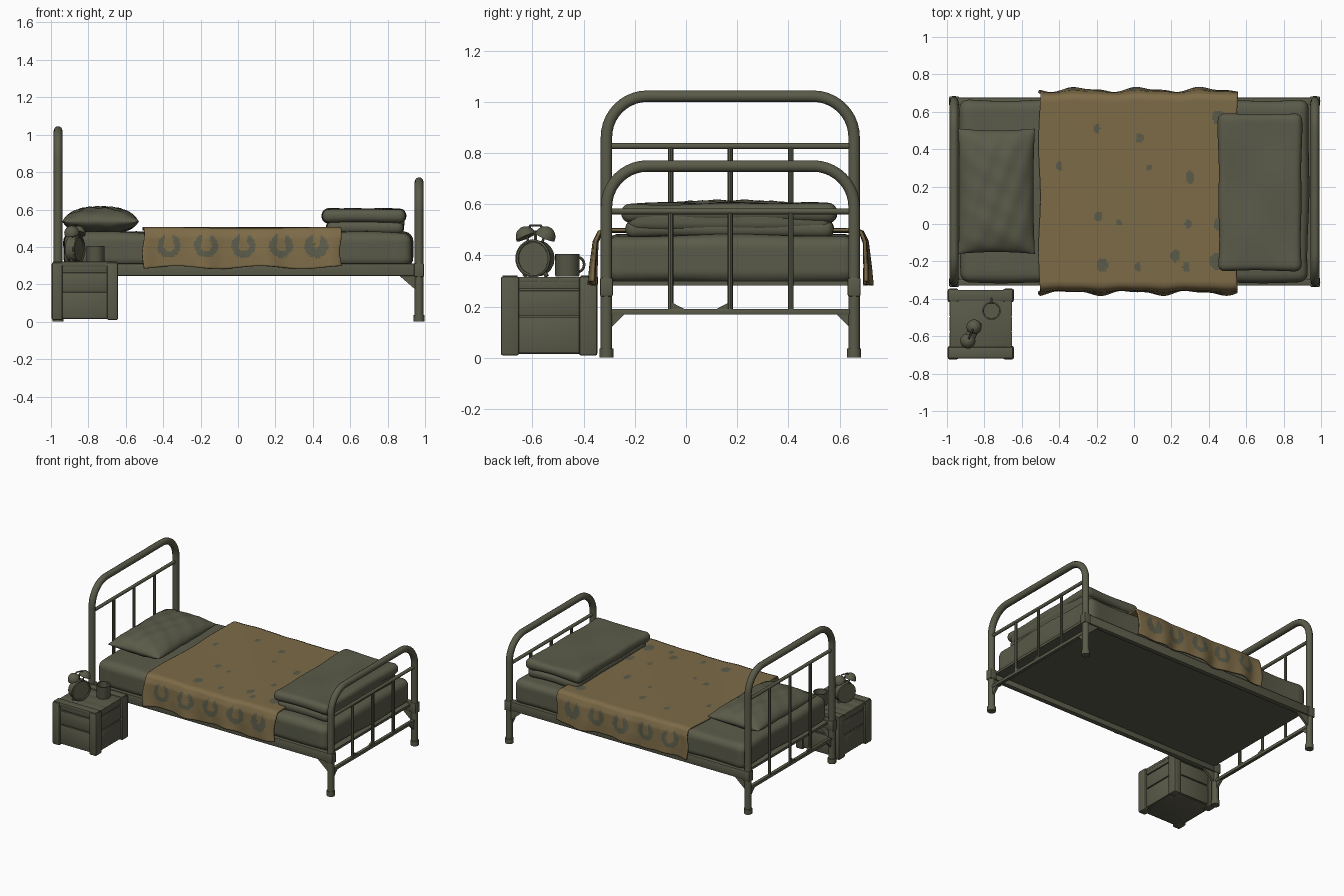
import bpy, bmesh, math
from mathutils import Vector, Matrix

if "Cube" in bpy.data.objects:
    bpy.data.objects.remove(bpy.data.objects["Cube"])


def material(name, rgb):
    m = bpy.data.materials.new(name)
    m.diffuse_color = (*rgb, 1)
    m.use_nodes = True
    m.node_tree.nodes["Principled BSDF"].inputs["Base Color"].default_value = m.diffuse_color
    return m


OLIVE = material("olive grey", (0.104, 0.105, 0.068))
BROWN = material("tan brown", (0.205, 0.147, 0.064))


def finish(ob, mat=OLIVE, angle=40):
    if not ob.data.materials:
        ob.data.materials.append(mat)
    bpy.ops.object.select_all(action='DESELECT')
    ob.select_set(True)
    bpy.context.view_layer.objects.active = ob
    bpy.ops.object.shade_smooth_by_angle(angle=math.radians(angle))
    return ob


def from_bmesh(name, bm, mat=OLIVE, angle=40):
    bmesh.ops.recalc_face_normals(bm, faces=bm.faces)
    me = bpy.data.meshes.new(name)
    bm.to_mesh(me)
    bm.free()
    ob = bpy.data.objects.new(name, me)
    bpy.context.collection.objects.link(ob)
    return finish(ob, mat, angle)


def tube(name, pts, r, sides=16, cyclic=False):
    cu = bpy.data.curves.new(name, 'CURVE')
    cu.dimensions = '3D'
    cu.bevel_depth = r
    cu.bevel_resolution = sides // 4 - 1
    cu.use_fill_caps = True
    sp = cu.splines.new('POLY')
    sp.points.add(len(pts) - 1)
    for p, q in zip(sp.points, pts):
        p.co = (*q, 1)
    sp.use_cyclic_u = cyclic
    ob = bpy.data.objects.new(name, cu)
    bpy.context.collection.objects.link(ob)
    bpy.ops.object.select_all(action='DESELECT')
    ob.select_set(True)
    bpy.context.view_layer.objects.active = ob
    bpy.ops.object.convert(target='MESH')
    return finish(bpy.context.view_layer.objects.active)


def box(name, lo, hi, bevel=0.004):
    bm = bmesh.new()
    bmesh.ops.create_cube(bm, size=1)
    for v in bm.verts:
        v.co = Vector([(a + b) / 2 + c * (b - a) for a, b, c in zip(lo, hi, v.co)])
    if bevel:
        bmesh.ops.bevel(bm, geom=bm.edges[:], offset=bevel, segments=2, affect='EDGES', profile=0.5)
    return from_bmesh(name, bm)


def gusset(name, tri, thick):
    # triangular plate, centred on the plane of its corners
    bm = bmesh.new()
    t = Vector(thick) / 2
    a = [bm.verts.new(Vector(p) - t) for p in tri]
    b = [bm.verts.new(Vector(p) + t) for p in tri]
    bm.faces.new(a)
    bm.faces.new(b[::-1])
    for i in range(3):
        j = (i + 1) % 3
        bm.faces.new((a[i], a[j], b[j], b[i]))
    return from_bmesh(name, bm)


def soft_box(name, lo, hi, r, wobble=0.004, freq=14):
    # rounded slab with gently uneven cloth surfaces
    bm = bmesh.new()
    bmesh.ops.create_cube(bm, size=2)
    bmesh.ops.subdivide_edges(bm, edges=bm.edges[:], cuts=29, use_grid_fill=True)
    c = (Vector(lo) + Vector(hi)) / 2
    h = (Vector(hi) - Vector(lo)) / 2
    for v in bm.verts:
        p = Vector([math.sin(t * math.pi / 2) * s for t, s in zip(v.co, h)])
        q = Vector([max(-(s - r), min(s - r, t)) for t, s in zip(p, h)])
        d = p - q
        n = d.normalized() if d.length > 1e-6 else Vector((0, 0, 0))
        p = q + n * r
        w = math.sin(freq * p.x + 3 * p.y) * math.sin(freq * 0.8 * p.y + 5 * p.z + 1)
        v.co = c + p + n * wobble * w
    return from_bmesh(name, bm, angle=60)


Y0, Y1 = -0.311, 0.657          # bed post lines
XH, XF = -0.962, 0.968          # head and foot ends


# bent tube end frames with crossbars, spindles, feet and gussets
def end_frame(label, x, top, cross):
    R, zt = 0.16, top - 0.023
    arc = [math.radians(a) for a in range(0, 91, 9)]
    pts = [(x, Y0, 0.01)]
    pts += [(x, Y0 + R - R * math.cos(a), zt - R + R * math.sin(a)) for a in arc]
    pts += [(x, Y1 - R + R * math.sin(a), zt - R + R * math.cos(a)) for a in arc]
    pts += [(x, Y1, 0.01)]
    tube(label + "_hoop", pts, 0.0235)
    tube(label + "_crossbar", [(x, Y0, cross), (x, Y1, cross)], 0.012)
    box(label + "_lower_bar", (x - 0.012, Y0, 0.168), (x + 0.012, Y1, 0.191), 0.003)
    for y in (-0.06, 0.173, 0.41):
        tube(label + "_spindle", [(x, y, 0.18), (x, y, cross)], 0.0105, 12)
    for y, s in ((-0.06, 1), (0.173, -1)):
        gusset(label + "_spindle_gusset",
               [(x, y, 0.185), (x, y + s * 0.065, 0.185), (x, y, 0.218)], (0.012, 0, 0))
    inward = 1 if x < 0 else -1
    for y, s in ((Y0, 1), (Y1, -1)):
        tube(label + "_foot", [(x, y, 0), (x, y, 0.035)], 0.0285)
        gusset(label + "_bar_gusset",
               [(x, y, 0.175), (x, y + s * 0.075, 0.175), (x, y, 0.10)], (0.016, 0, 0))
        gusset(label + "_rail_gusset",
               [(x, y, 0.25), (x + inward * 0.11, y, 0.25), (x, y, 0.155)], (0, 0.018, 0))
        box(label + "_rail_bracket", (x - 0.026, y - 0.025, 0.24),
            (x + 0.026, y + 0.025, 0.312), 0.005)


end_frame("headboard", XH, 1.045, 0.827)
end_frame("footboard", XF, 0.772, 0.572)

# side rails and base panel
for y in (Y0, Y1):
    box("side_rail", (XH, y - 0.018, 0.245), (XF, y + 0.018, 0.31))
box("base_panel", (XH + 0.02, Y0, 0.283), (XF - 0.02, Y1, 0.3), 0)

# mattress
soft_box("mattress", (-0.93, -0.312, 0.292), (0.932, 0.664, 0.477), 0.05, 0.007, 9)

# folded blanket: two padded layers joined by a fold
soft_box("folded_blanket_lower", (0.475, -0.235, 0.468), (0.885, 0.575, 0.54), 0.034, 0.005)
soft_box("folded_blanket_upper", (0.452, -0.25, 0.53), (0.895, 0.588, 0.602), 0.034, 0.006)
soft_box("folded_blanket_fold", (0.80, -0.23, 0.49), (0.89, 0.57, 0.585), 0.04, 0.002)


# pillow: domed on both sides, pinched at the seam
def pillow(name, c, hx, hy, up, down, n=36):
    bm = bmesh.new()
    for sign, h in ((1, up), (-1, down)):
        bmesh.ops.create_grid(bm, x_segments=n, y_segments=n, size=1)
        for v in bm.verts[-(n + 1) ** 2:]:
            u, w = [math.sin(t * math.pi / 2) for t in v.co[:2]]
            f = max(0, (1 - abs(u) ** 2.4) * (1 - abs(w) ** 4)) ** 0.55
            crease = 0.006 * math.sin(9 * u + 4 * w) * math.sin(11 * w - 3 * u) * f
            v.co = (c[0] + hx * u * (1 - 0.04 * (1 - w * w)),
                    c[1] + hy * w * (1 - 0.03 * (1 - u * u)),
                    c[2] + sign * h * f + crease)
    bmesh.ops.remove_doubles(bm, verts=bm.verts, dist=0.0005)
    from_bmesh(name, bm, angle=60)


pillow("pillow", (-0.735, 0.175, 0.535), 0.205, 0.335, 0.078, 0.065)

# draped cover, swept along x over a hanging cross-section
half = [(0.175 + 0.512, 0.488), (0.175 + 0.528, 0.45), (0.175 + 0.535, 0.36), (0.175 + 0.538, 0.29)]
section = [(0.35 - y, z) for y, z in reversed(half)] + [(-0.315, 0.497), (0.665, 0.497)] + half
path = []
for (ya, za), (yb, zb) in zip(section, section[1:]):
    k = max(2, round(math.hypot(yb - ya, zb - za) / 0.01))
    path += [(ya + (yb - ya) * i / k, za + (zb - za) * i / k) for i in range(k)]
path.append(section[-1])
spots = [(-0.19, 0.04, .022), (-0.17, -0.22, .03), (-0.40, 0.31, .018), (0.03, 0.46, .022),
         (0.30, 0.25, .024), (0.45, 0.57, .03), (-0.08, 0.01, .014), (0.29, 0.0, .018),
         (0.45, 0.0, .024), (0.22, -0.17, .024), (0.44, -0.2, .035), (-0.2, 0.51, .018),
         (0.08, 0.30, .014), (0.02, -0.23, .018), (0.28, -0.23, .02)]


def patterned(p):
    if p.z < 0.475:                                   # open rings on the hanging sides
        for cx in (-0.37, -0.17, 0.03, 0.23, 0.42):
            dx, dz = p.x - cx, p.z - 0.405
            d = math.hypot(dx, dz)
            inner = 0.012 if cx > 0.4 else 0.029
            if inner < d < 0.063 and not (dz > 0.01 and abs(dx) < 0.022):
                return True
        return False
    return any(math.hypot(p.x - sx, (p.y - sy) * 0.75) < r for sx, sy, r in spots)


bm = bmesh.new()
NX = 105
rows = []
for i in range(NX + 1):
    x = -0.51 + 1.055 * i / NX
    row = []
    for y, z in path:
        hang = max(0, min(1, (0.49 - z) / 0.2))
        side = 1 if y > 0.175 else -1
        wave = math.sin(x * 19 + side) * 0.008 + math.sin(x * 37 + 2) * 0.004
        row.append(bm.verts.new((x + 0.005 * math.sin(11 * y) + 0.006 * math.sin(30 * z),
                                 y + side * wave * (0.35 + hang) * (abs(y - 0.175) > 0.48),
                                 z + 0.003 * math.sin(7 * x + 6 * y) * (1 - hang)
                                 + hang * 0.008 * math.sin(x * 14))))
    rows.append(row)
for a, b in zip(rows, rows[1:]):
    for j in range(len(path) - 1):
        f = bm.faces.new((a[j], b[j], b[j + 1], a[j + 1]))
        f.material_index = int(patterned(f.calc_center_median()))
cover = from_bmesh("bed_cover", bm, BROWN, 60)
cover.data.materials.append(OLIVE)
solid = cover.modifiers.new("thickness", 'SOLIDIFY')
solid.thickness = 0.012
solid.offset = 0

# bedside crate: core, corner posts, planks and lid strips
X0, X1, C0, C1 = -0.99, -0.648, -0.718, -0.352
box("crate_core", (X0 + 0.015, C0 + 0.015, 0.015), (X1 - 0.015, C1 - 0.015, 0.31))
for x in (X0 - 0.006, X1 - 0.052):
    for y in (C0 - 0.006, C1 - 0.066):
        box("crate_post", (x, y, 0.008), (x + 0.058, y + 0.072, 0.318), 0.01)
for za, zb in ((0.02, 0.158), (0.164, 0.262), (0.268, 0.316)):
    box("crate_plank_x", (X0 + 0.05, C0 + 0.006, za), (X1 - 0.05, C1 - 0.006, zb))
    box("crate_plank_y", (X0 + 0.006, C0 + 0.06, za), (X1 - 0.006, C1 - 0.06, zb))
for y in (C0, C1 - 0.06):
    box("crate_lid_strip", (X0, y, 0.295), (X1, y + 0.06, 0.322), 0.005)
for i in range(3):
    y = C0 + 0.063 + i * 0.081
    box("crate_lid_board", (X0 + 0.004, y, 0.295), (X1 - 0.004, y + 0.078, 0.316))

# alarm clock, local axes: x = facing, y = sideways, z = up
M = Matrix.Translation((-0.872, -0.588, 0.388)) @ Matrix.Rotation(math.radians(-24), 4, 'Z')


def at(*p):
    return M @ Vector(p)


tube("clock_body", [at(-0.026, 0, 0), at(0.022, 0, 0)], 0.07, 32)
ring = [at(0.024, 0.068 * math.cos(a), 0.068 * math.sin(a))
        for a in [math.tau * i / 32 for i in range(32)]]
tube("clock_rim", ring, 0.007, 8, True)
for s in (-1, 1):
    tube("clock_foot", [at(0, s * 0.035, -0.05), at(0, s * 0.048, -0.07)], 0.009, 8)
    tube("clock_bell_stem", [at(0, s * 0.025, 0.05), at(0, s * 0.042, 0.1)], 0.005, 8)
    bm = bmesh.new()
    bmesh.ops.create_uvsphere(bm, u_segments=20, v_segments=12, radius=0.041)
    for v in bm.verts:
        v.co.z = max(v.co.z, 0) * 1.05
    bmesh.ops.transform(bm, verts=bm.verts, matrix=M @ Matrix.Translation((0, s * 0.04, 0.083))
                        @ Matrix.Rotation(math.radians(-25 * s), 4, 'X'))
    from_bmesh("clock_bell", bm)
tube("clock_handle", [at(0, -0.03, 0.115), at(0, -0.022, 0.129), at(0, 0.022, 0.129),
                      at(0, 0.03, 0.115)], 0.005, 8)
tube("clock_hammer", [at(0, 0, 0.06), at(0, 0, 0.11)], 0.006, 8)

# mug: lathed wall with an open cup and a side handle
bm = bmesh.new()
prof = [(0, 0.318), (0.046, 0.318), (0.048, 0.324), (0.047, 0.40), (0.049, 0.406),
        (0.042, 0.406), (0.041, 0.33), (0, 0.33)]
vs = [bm.verts.new((r, 0, z)) for r, z in prof]
es = [bm.edges.new(p) for p in zip(vs, vs[1:])]
bmesh.ops.spin(bm, geom=vs + es, cent=(0, 0, 0), axis=(0, 0, 1), angle=math.tau, steps=28)
bmesh.ops.remove_doubles(bm, verts=bm.verts, dist=0.0005)
bmesh.ops.translate(bm, verts=bm.verts, vec=(-0.762, -0.464, 0))
from_bmesh("mug", bm)
loop = [(-0.762, -0.424 + 0.026 * math.cos(a), 0.364 + 0.029 * math.sin(a))
        for a in [math.radians(d) for d in range(-100, 101, 20)]]
tube("mug_handle", loop, 0.006, 8)
